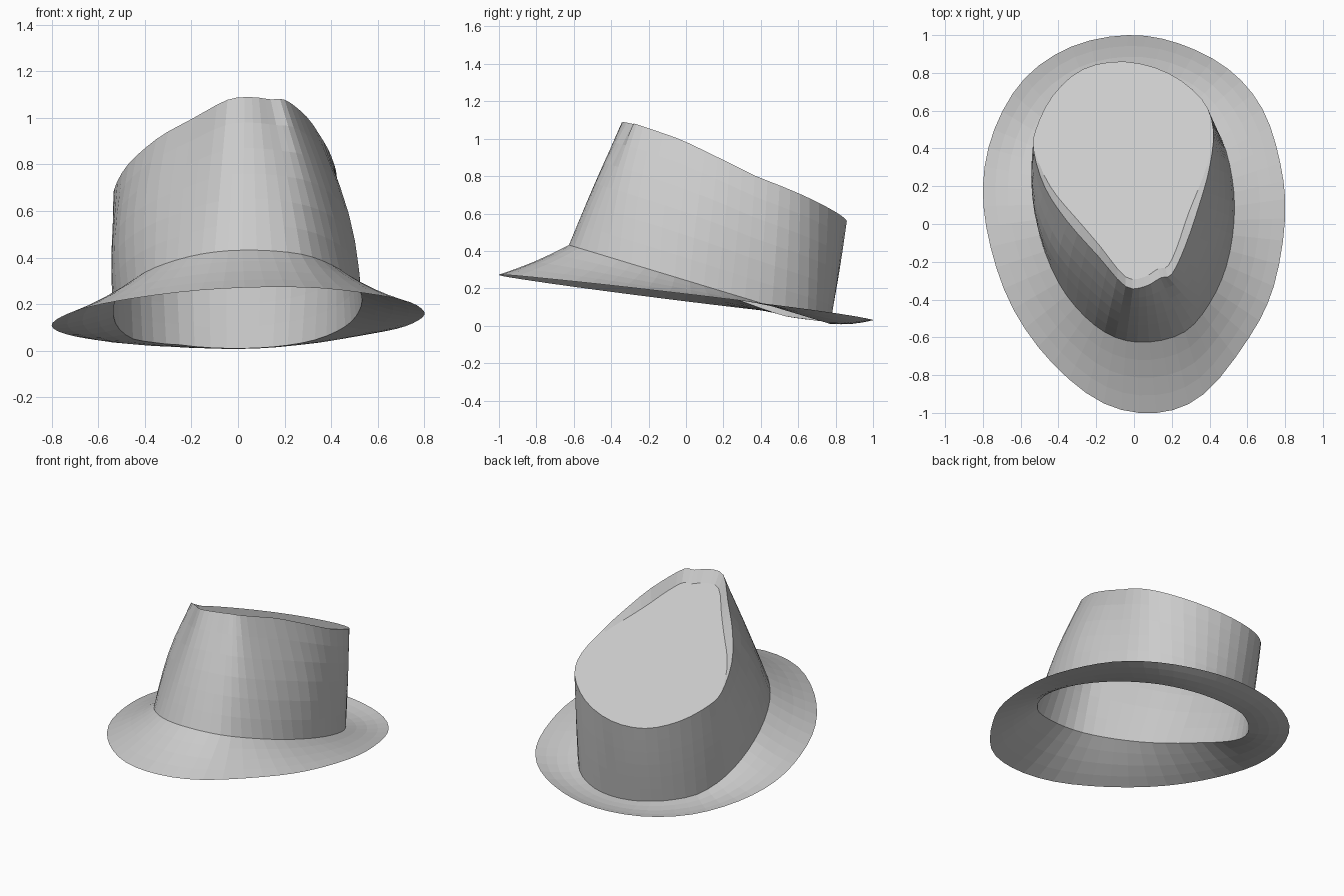
import bpy, math
from mathutils import Vector

if "Cube" in bpy.data.objects:
    bpy.data.objects.remove(bpy.data.objects["Cube"])

SUB = 3  # spline steps between outline points

# Plan outlines (x, y), counter-clockwise from the front
BRIM_EDGE = [(.12, -1), (.37, -.9), (.61, -.6), (.74, -.33), (.8, .03), (.775, .32),
             (.68, .61), (.5, .82), (.24, .955), (-.03, 1), (-.33, .94), (-.58, .77),
             (-.74, .5), (-.8, .2), (-.76, -.12), (-.64, -.45), (-.43, -.74), (-.16, -.95)]
CROWN_BASE = [(.08, -.625), (.27, -.57), (.4, -.42), (.49, -.22), (.53, .02), (.52, .24),
              (.46, .46), (.33, .65), (.15, .75), (-.05, .77), (-.25, .72), (-.41, .59),
              (-.51, .4), (-.535, .18), (-.5, -.06), (-.4, -.31), (-.26, -.49), (-.1, -.6)]
CROWN_RIM = [(.06, -.33), (.14, -.285), (.2, -.265), (.27, -.12), (.345, .1), (.4, .3),
             (.42, .5), (.36, .66), (.18, .8), (-.05, .86), (-.27, .82), (-.43, .68),
             (-.52, .5), (-.53, .38), (-.47, .19), (-.35, .01), (-.19, -.17), (-.045, -.33)]


def brim_z(x, y):
    return .15 - .12 * y + .025 * x


def base_z(x, y):
    # the opening dips a little on the left towards the back
    return .43 - .302 * (y + .62) + .07 * min(0, x) * max(0, min(1, 2 * y)) * (y < .7)\
        * max(0, min(1, (.75 - y) * 5))


def top_z(x, y):
    return .74 - .39 * (y - .4) + .105 * (x + .05)


def lip(y):
    return max(0, min(.052, .13 * (.38 - y)))


def rim_z(x, y):
    return top_z(x, y) + lip(y)


def ring(points, height):
    """Closed Catmull-Rom curve through the plan points, lifted by a height function."""
    n, out = len(points), []
    for i in range(n):
        a, b, c, d = (Vector(points[(i + k) % n]) for k in (-1, 0, 1, 2))
        for s in range(SUB):
            t = s / SUB
            p = .5 * (2 * b + (c - a) * t + (2 * a - 5 * b + 4 * c - d) * t * t
                      + (3 * b - a - 3 * c + d) * t ** 3)
            out.append(Vector((p.x, p.y, height(p.x, p.y))))
    return out


def blend(r0, r1, t, offset=None):
    out = []
    for p, q in zip(r0, r1):
        v = p.lerp(q, t)
        if offset:
            v = v + offset(v, t)
        out.append(v)
    return out


def loft(name, rings, cap=False):
    n = len(rings[0])
    verts = [v for r in rings for v in r]
    faces = [(k * n + i, k * n + (i + 1) % n, (k + 1) * n + (i + 1) % n, (k + 1) * n + i)
             for k in range(len(rings) - 1) for i in range(n)]
    if cap:
        faces.append(tuple(range((len(rings) - 1) * n, len(rings) * n)))
    mesh = bpy.data.meshes.new(name)
    mesh.from_pydata(verts, [], faces)
    mesh.update()
    obj = bpy.data.objects.new(name, mesh)
    bpy.context.collection.objects.link(obj)
    return obj


def sag(v, t):
    return Vector((0, 0, -.01 * math.sin(math.pi * t)))


def bulge(v, t):
    # crown sides swell most on the right, fading out towards the back
    d = Vector((v.x, v.y - .1, 0)).normalized()
    side = .036 if d.x > 0 else .03
    fade = max(0, min(1, (.4 - v.y) / (.35 if d.x > 0 else .5)))
    return d * (.004 + side * abs(d.x) * fade) * math.sin(math.pi * t)


edge = ring(BRIM_EDGE, brim_z)
base = ring(CROWN_BASE, base_z)
rim = ring(CROWN_RIM, rim_z)

# Brim: sloping sheet from outer edge to crown base
loft("brim", [blend(edge, base, k / 4, sag) for k in range(5)])

# Crown: bulging wall, pinched lip and sunken sloping top
inner = []
for p in rim:
    d = (Vector((-.03, .35, 0)) - Vector((p.x, p.y, 0))).normalized()
    q = p + d * (.008 + .8 * lip(p.y))
    inner.append(Vector((q.x, q.y, top_z(q.x, q.y))))
wall = [blend(base, rim, k / 6, bulge) for k in range(7)]
loft("crown", wall + [inner], cap=True)
